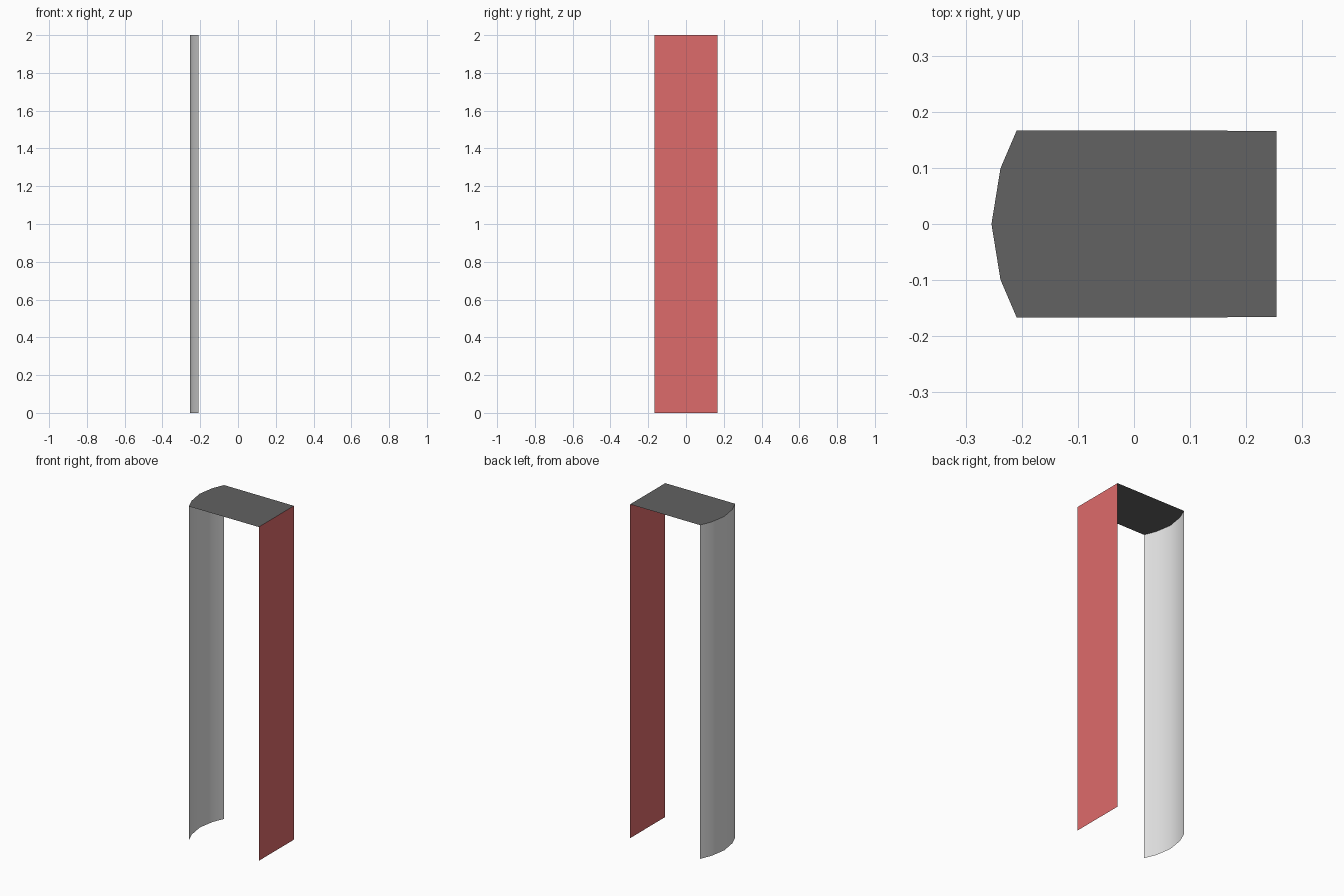
import bpy

cube = bpy.data.objects.get("Cube")
if cube:
    bpy.data.objects.remove(cube, do_unlink=True)

HEIGHT = 2.0
COVER_X = 0.254
HALF_DEPTH = 0.166

# Half of the curved spine, from its middle to its edge
half_spine = [(-0.254, 0), (-0.238, 0.099), (-0.209, 0.167)]
spine_profile = [(x, -y) for x, y in reversed(half_spine[1:])] + half_spine
cover_profile = [(COVER_X, -HALF_DEPTH), (COVER_X, HALF_DEPTH)]


def material(name, color):
    mat = bpy.data.materials.new(name)
    mat.use_nodes = True
    mat.diffuse_color = (*color, 1)
    bsdf = next(n for n in mat.node_tree.nodes if n.type == 'BSDF_PRINCIPLED')
    bsdf.inputs["Base Color"].default_value = (*color, 1)
    return mat


def add_sheet(name, verts, faces, mat, smooth=False):
    mesh = bpy.data.meshes.new(name)
    mesh.from_pydata(verts, [], faces)
    mesh.materials.append(mat)
    for poly in mesh.polygons:
        poly.use_smooth = smooth
    obj = bpy.data.objects.new(name, mesh)
    bpy.context.collection.objects.link(obj)
    return obj


def add_wall(name, profile, mat, smooth=False):
    """Raise an open floor profile into an upright sheet."""
    n = len(profile)
    verts = [(x, y, z) for z in (0, HEIGHT) for x, y in profile]
    faces = [(i, i + 1, n + i + 1, n + i) for i in range(n - 1)]
    return add_sheet(name, verts, faces, mat, smooth)


red = material("muted red", (0.73, 0.147, 0.147))
pale = material("pale grey", (0.79, 0.79, 0.79))
dark = material("dark grey", (0.122, 0.122, 0.122))

# Flat red cover and rounded spine, both open sheets
add_wall("flat_cover", cover_profile, red)
add_wall("curved_spine", list(reversed(spine_profile)), pale, smooth=True)

# Top sheet closing the gap between spine and cover
outline = cover_profile + list(reversed(spine_profile))
add_sheet("top_sheet", [(x, y, HEIGHT) for x, y in outline],
          [tuple(range(len(outline)))], dark)
